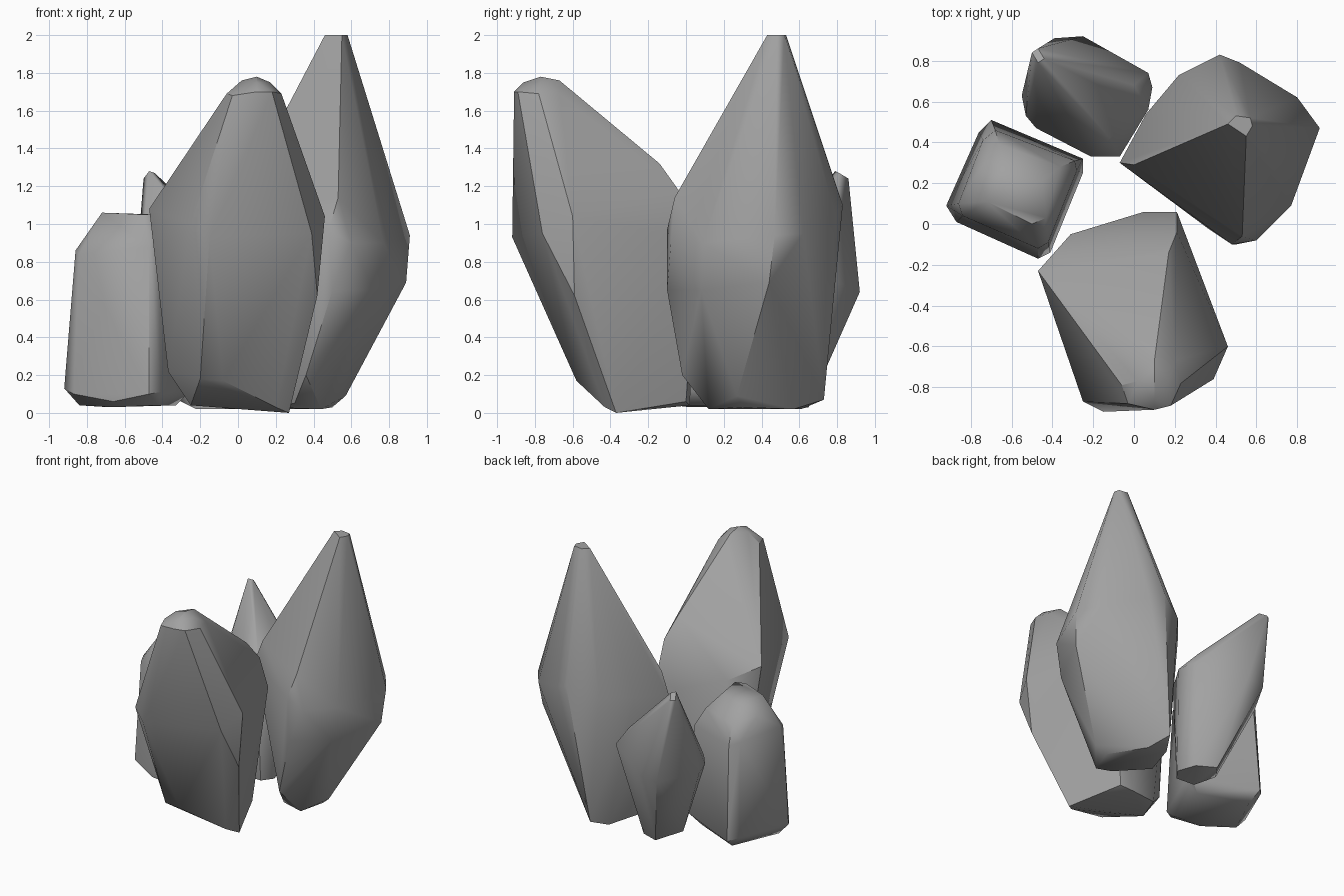
import bpy, bmesh, math

stone = bpy.data.materials.new("dark_grey")
stone.diffuse_color = (0.36, 0.36, 0.36, 1)


def crystal(name, smooth, *rings):
    """Faceted crystal: convex hull around a few corner rings, bottom to tip."""
    bm = bmesh.new()
    for ring in rings:
        for p in ring:
            bm.verts.new(p)
    res = bmesh.ops.convex_hull(bm, input=bm.verts[:])
    loose = {g for g in res["geom_interior"] + res["geom_unused"]
             if isinstance(g, bmesh.types.BMVert)}
    bmesh.ops.delete(bm, geom=list(loose), context='VERTS')
    bmesh.ops.dissolve_limit(bm, angle_limit=math.radians(2),
                             verts=bm.verts[:], edges=bm.edges[:])
    bmesh.ops.recalc_face_normals(bm, faces=bm.faces[:])
    mesh = bpy.data.meshes.new(name)
    bm.to_mesh(mesh)
    bm.free()
    mesh.materials.append(stone)
    ob = bpy.data.objects.new(name, mesh)
    bpy.context.collection.objects.link(ob)
    bpy.ops.object.select_all(action='DESELECT')
    ob.select_set(True)
    bpy.context.view_layer.objects.active = ob
    bpy.ops.object.shade_smooth_by_angle(angle=math.radians(smooth))
    return ob


# Front crystal, leaning forward with a blunt domed tip
crystal(
    "front_crystal", 32,
    [(0.27, -0.37, 0.0), (0.2, -0.43, 0.03), (-0.08, -0.58, 0.17), (-0.2, -0.58, 0.18),
     (-0.37, -0.17, 0.22), (-0.25, -0.2, 0.04), (-0.2, -0.03, 0.06),
     (0.02, 0.02, 0.04), (0.12, 0.0, 0.06)],
    [(0.42, -0.59, 0.62)],
    [(-0.47, -0.23, 1.08), (-0.31, -0.05, 1.0), (0.05, 0.06, 0.88), (0.21, 0.06, 0.92),
     (0.46, -0.6, 1.04), (0.39, -0.76, 0.95), (-0.15, -0.92, 0.93), (-0.25, -0.87, 1.0)],
    [(0.17, -0.14, 1.32), (0.21, -0.04, 1.18)],
    [(0.09, -0.6, 1.7), (0.2, -0.67, 1.69), (0.23, -0.78, 1.69), (0.18, -0.89, 1.7),
     (0.1, -0.91, 1.7), (-0.03, -0.88, 1.68), (-0.06, -0.79, 1.69)],
    [(0.1, -0.77, 1.78), (0.02, -0.77, 1.76), (0.1, -0.86, 1.75),
     (0.1, -0.67, 1.76), (0.17, -0.77, 1.75)],
)

# Tall right crystal with a long pointed top
crystal(
    "tall_crystal", 40,
    [(0.44, 0.12, 0.02), (0.3, 0.12, 0.05), (0.13, 0.35, 0.03), (0.22, 0.61, 0.02),
     (0.35, 0.57, 0.02), (0.29, 0.73, 0.07), (0.5, 0.3, 0.03), (0.57, 0.27, 0.09)],
    [(0.36, -0.02, 0.2)],
    [(0.5, -0.1, 0.65), (0.89, 0.44, 0.69), (0.72, 0.08, 0.65)],
    [(-0.07, 0.3, 0.95), (0.06, 0.54, 1.0), (0.22, 0.73, 1.02), (0.42, 0.83, 1.1),
     (0.52, 0.79, 1.05), (0.8, 0.62, 0.95), (0.91, 0.47, 0.94), (0.77, 0.09, 0.9),
     (0.6, -0.08, 0.9), (0.48, -0.1, 0.97), (0.53, -0.06, 1.14)],
    [(0.0, 0.29, 1.12)],
    [(0.46, 0.49, 2.0), (0.5, 0.53, 2.0), (0.57, 0.52, 2.0), (0.58, 0.48, 2.0),
     (0.55, 0.43, 2.0)],
)

# Short left crystal, almost upright with a rounded-off top
crystal(
    "short_crystal", 45,
    [(-0.84, 0.09, 0.04), (-0.68, 0.42, 0.03), (-0.33, 0.28, 0.04), (-0.42, -0.06, 0.04),
     (-0.66, 0.02, 0.03)],
    [(-0.92, 0.09, 0.13), (-0.76, 0.45, 0.12), (-0.7, 0.51, 0.1), (-0.25, 0.32, 0.12),
     (-0.25, 0.25, 0.12), (-0.41, -0.14, 0.11), (-0.47, -0.17, 0.1), (-0.87, 0.01, 0.1),
     (-0.66, -0.08, 0.06)],
    [(-0.86, 0.1, 0.86), (-0.74, 0.41, 0.82), (-0.68, 0.46, 0.8), (-0.29, 0.31, 0.8),
     (-0.28, 0.26, 0.8), (-0.42, -0.09, 0.88), (-0.47, -0.12, 0.88), (-0.84, 0.04, 0.84)],
    [(-0.66, 0.39, 0.93), (-0.36, 0.28, 0.93), (-0.77, 0.25, 0.97)],
    [(-0.72, 0.11, 1.06), (-0.62, 0.27, 1.04), (-0.45, 0.21, 1.04), (-0.43, 0.03, 1.05),
     (-0.5, 0.0, 1.05)],
)

# Small back crystal, leaning outward to a sharp tip
crystal(
    "back_crystal", 45,
    [(-0.32, 0.49, 0.07), (-0.22, 0.38, 0.02), (-0.07, 0.37, 0.02), (-0.01, 0.45, 0.02),
     (-0.06, 0.59, 0.02), (-0.2, 0.65, 0.03)],
    [(-0.55, 0.63, 0.62), (-0.53, 0.53, 0.65), (-0.48, 0.47, 0.68), (-0.21, 0.33, 0.76),
     (-0.07, 0.33, 0.75), (0.07, 0.56, 0.75), (0.09, 0.67, 0.72), (0.07, 0.74, 0.72),
     (-0.25, 0.92, 0.64), (-0.39, 0.91, 0.62)],
    [(-0.12, 0.42, 0.86), (0.0, 0.68, 0.84)],
    [(-0.5, 0.84, 1.24), (-0.47, 0.79, 1.28), (-0.44, 0.81, 1.27), (-0.47, 0.86, 1.24)],
)
